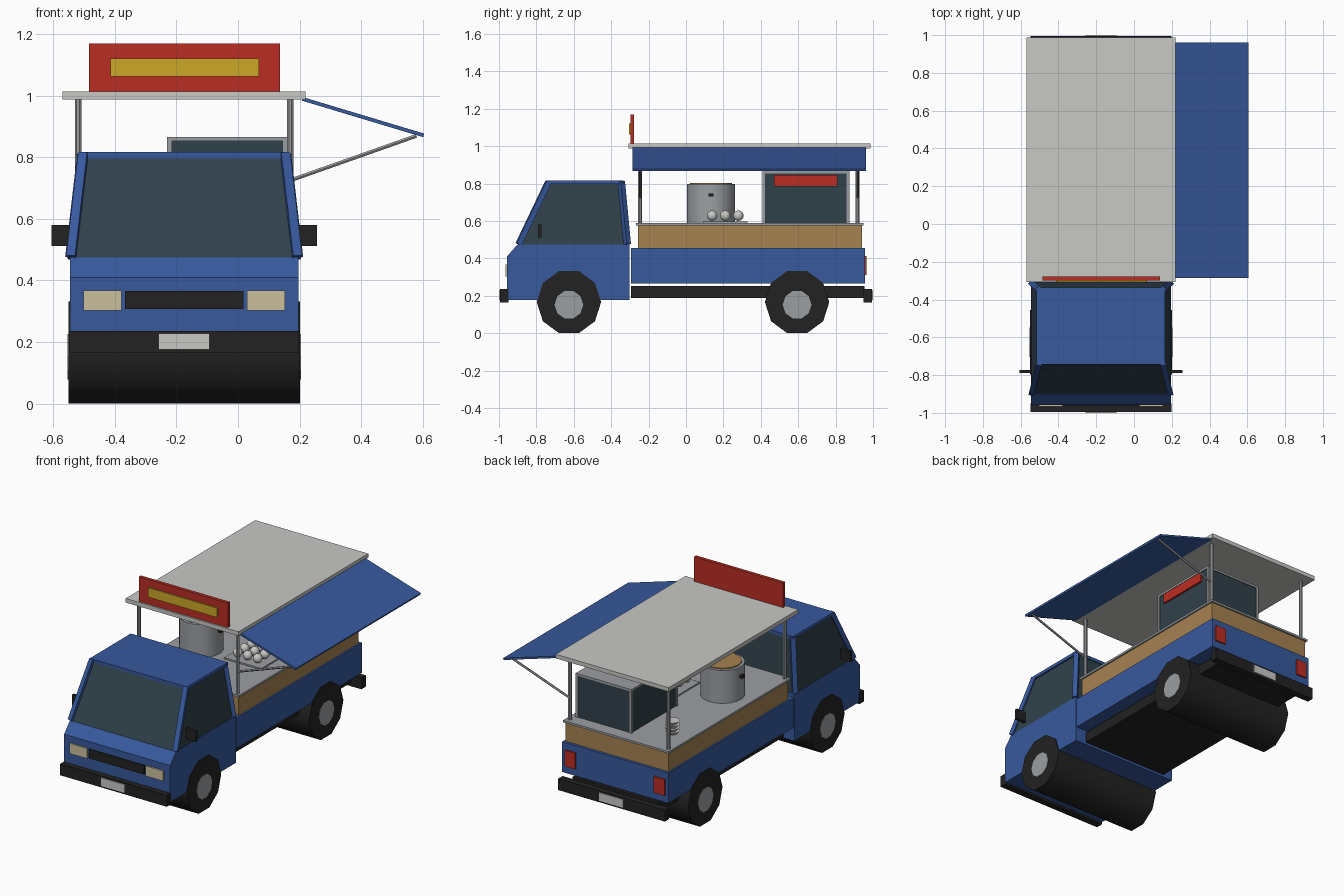
import bpy, bmesh, math
from mathutils import Vector, Matrix

if "Cube" in bpy.data.objects:
    bpy.data.objects.remove(bpy.data.objects["Cube"])

CX = -0.175          # centre line of the truck
HALF = 0.371         # half width of the body


def colour(name, r, g, b):
    m = bpy.data.materials.new(name)
    m.diffuse_color = (r, g, b, 1)
    m.use_nodes = True
    m.node_tree.nodes["Principled BSDF"].inputs["Base Color"].default_value = m.diffuse_color
    return m


BLUE = colour("blue paint", 0.038, 0.1, 0.34)
BLACK = colour("black rubber", 0.016, 0.016, 0.016)
GLASS = colour("dark glass", 0.03, 0.052, 0.068)
WHITE = colour("off white", 0.58, 0.58, 0.56)
METAL = colour("grey metal", 0.33, 0.345, 0.365)
WOOD = colour("wood", 0.38, 0.225, 0.083)
RED = colour("red", 0.5, 0.027, 0.017)
YELLOW = colour("yellow", 0.6, 0.39, 0.02)
CREAM = colour("cream lamp", 0.6, 0.53, 0.34)


def finish(name, bm, mat, smooth=False):
    bmesh.ops.recalc_face_normals(bm, faces=bm.faces)
    me = bpy.data.meshes.new(name)
    bm.to_mesh(me)
    bm.free()
    me.materials.append(mat)
    if smooth:
        me.shade_smooth()
        me.set_sharp_from_angle(angle=math.radians(40))
    ob = bpy.data.objects.new(name, me)
    bpy.context.collection.objects.link(ob)
    return ob


def box(name, x, y, z, mat):
    """Box from (min, max) ranges."""
    bm = bmesh.new()
    bmesh.ops.create_cube(bm, size=1)
    for v in bm.verts:
        v.co = [(r[0] + r[1]) / 2 + c * (r[1] - r[0]) for r, c in zip((x, y, z), v.co)]
    return finish(name, bm, mat)


def prism(name, pts, half, mat, smooth=False):
    """Extrude a (y, z) outline across the truck width."""
    bm = bmesh.new()
    face = bm.faces.new([bm.verts.new((CX - half, y, z)) for y, z in pts])
    new = bmesh.ops.extrude_face_region(bm, geom=[face])["geom"]
    bmesh.ops.translate(bm, vec=(2 * half, 0, 0),
                        verts=[v for v in new if isinstance(v, bmesh.types.BMVert)])
    return finish(name, bm, mat, smooth)


def bar(name, a, b, r, mat, sides=8):
    """Round or square bar between two points."""
    a, b = Vector(a), Vector(b)
    bm = bmesh.new()
    rot = (b - a).to_track_quat('Z', 'Y').to_matrix().to_4x4()
    spin = Matrix.Rotation(math.pi / sides, 4, 'Z')
    bmesh.ops.create_cone(bm, cap_ends=True, segments=sides, radius1=r, radius2=r,
                          depth=(b - a).length,
                          matrix=Matrix.Translation((a + b) / 2) @ rot @ spin)
    return finish(name, bm, mat, sides > 4)


def drum(name, x, y, z0, z1, r0, r1, mat, sides=24):
    bm = bmesh.new()
    bmesh.ops.create_cone(bm, cap_ends=True, segments=sides, radius1=r0, radius2=r1,
                          depth=z1 - z0, matrix=Matrix.Translation((x, y, (z0 + z1) / 2)))
    return finish(name, bm, mat, True)


def across(half):
    return (CX - half, CX + half)


# Cab lower body
prism("cab_body", [(-0.957, 0.177), (-0.957, 0.41), (-0.90, 0.475), (-0.302, 0.475),
                   (-0.302, 0.177)], HALF, BLUE)

# Cab windows: one tapered glass block
bm = bmesh.new()
rings = []
for half, y0, y1, z in ((0.368, -0.9, -0.308, 0.47), (0.328, -0.738, -0.342, 0.805)):
    rings.append([bm.verts.new((CX + sx * half, y, z))
                  for sx, y in ((-1, y0), (1, y0), (1, y1), (-1, y1))])
for i in range(4):
    j = (i + 1) % 4
    bm.faces.new((rings[0][i], rings[0][j], rings[1][j], rings[1][i]))
bm.faces.new(rings[0])
bm.faces.new(rings[1])
finish("cab_glass", bm, GLASS)

# Cab roof and pillars
box("cab_roof", across(0.34), (-0.745, -0.335), (0.797, 0.817), BLUE)
for s in (-1, 1):
    for yb, yt in ((-0.895, -0.735), (-0.315, -0.347)):
        bar("cab_pillar", (CX + s * 0.366, yb, 0.475), (CX + s * 0.327, yt, 0.81),
            0.021, BLUE, 4)
    # Door mirrors
    xs = sorted((CX + s * 0.365, CX + s * 0.432))
    box("door_mirror", xs, (-0.79, -0.772), (0.512, 0.58), BLACK)
    # Headlights
    xs = sorted((CX + s * 0.204, CX + s * 0.328))
    box("headlight", xs, (-0.966, -0.95), (0.303, 0.367), CREAM)
    # Tail lights
    xs = sorted((CX + s * 0.275, CX + s * 0.35))
    box("tail_light", xs, (0.95, 0.966), (0.31, 0.412), RED)
box("grille", across(0.193), (-0.964, -0.95), (0.308, 0.365), BLACK)

# Bumpers and number plates at both ends
for s in (-1, 1):
    box("bumper", across(HALF + 0.002), sorted((s * 0.95, s * 0.994)), (0.164, 0.236), BLACK)
    box("number_plate", across(0.083), sorted((s * 0.99, s * 1.0)), (0.176, 0.228), WHITE)

# Wheels: full width rollers with hub discs
for y in (-0.626, 0.594):
    ring = [(math.cos(i * math.tau / 10), math.sin(i * math.tau / 10)) for i in range(10)]
    prism("wheel_pair", [(y + 0.172 * c, 0.166 + 0.1745 * s) for c, s in ring], 0.376, BLACK, True)
    prism("wheel_hubs", [(y + 0.077 * c, 0.152 + 0.077 * s) for c, s in ring], 0.379, METAL)

# Chassis, bed, wooden counter and worktop
box("chassis", across(0.3), (-0.295, 0.955), (0.187, 0.252), BLACK)
box("bed", across(HALF), (-0.295, 0.957), (0.265, 0.456), BLUE)
box("wood_counter", across(0.36), (-0.257, 0.94), (0.455, 0.577), WOOD)
box("worktop", across(0.37), (-0.268, 0.95), (0.576, 0.589), METAL)

# Roof on four posts
box("canopy_roof", (-0.57, 0.22), (-0.308, 0.987), (0.988, 1.014), WHITE)
for y in (-0.245, 0.918):
    for s in (-1, 1):
        bar("roof_post", (CX + s * 0.345, y, 0.585), (CX + s * 0.345, y, 0.99), 0.0115, METAL)
    bar("awning_strut", (0.178, y, 0.728), (0.58, y, 0.87), 0.007, METAL, 6)

# Sloping awning on the serving side
awning = box("awning", (0, 0.411), (-0.285, 0.962), (-0.006, 0.006), BLUE)
awning.location = (0.21, 0, 0.99)
awning.rotation_euler.y = math.atan2(0.118, 0.392)

# Roof sign
box("roof_sign", (-0.485, 0.137), (-0.298, -0.277), (1.012, 1.17), RED)
box("sign_panel", (-0.414, 0.068), (-0.306, -0.297), (1.063, 1.122), YELLOW)

# Glass display case with metal frame
X0, X1, Y0, Y1 = -0.23, 0.16, 0.408, 0.873
box("case_glass", (X0 + 0.006, X1 - 0.006), (Y0 + 0.006, Y1 - 0.006), (0.588, 0.857), GLASS)
box("case_top", (X0, X1), (Y0, Y1), (0.853, 0.867), METAL)
for x in (X0, X1 - 0.015):
    for y in (Y0, Y1 - 0.015):
        box("case_corner", (x, x + 0.015), (y, y + 0.015), (0.588, 0.856), METAL)
box("case_sign", (X1 - 0.008, X1 + 0.006), (0.47, 0.81), (0.785, 0.846), RED)

# Cooking pot with wooden lid and side handles
PX, PY = -0.35, 0.134
drum("pot", PX, PY, 0.588, 0.797, 0.128, 0.128, METAL)
drum("pot_lid", PX, PY, 0.796, 0.804, 0.112, 0.112, WOOD, 12)
for s in (-1, 1):
    xs = sorted((PX + s * 0.12, PX + s * 0.148))
    box("pot_handle", xs, (PY - 0.014, PY + 0.014), (0.73, 0.747), BLACK)

# Tray of round buns
box("tray", (-0.16, 0.1), (0.09, 0.33), (0.588, 0.598), METAL)
for i in range(3):
    for j in range(3):
        bm = bmesh.new()
        bmesh.ops.create_uvsphere(bm, u_segments=12, v_segments=8, radius=0.028,
            matrix=Matrix.Translation((-0.1 + 0.07 * i, 0.14 + 0.07 * j, 0.628)))
        finish("bun", bm, WHITE, True)

# Stack of bowls
for i in range(4):
    drum("bowl", -0.42, 0.735, 0.588 + 0.021 * i, 0.609 + 0.021 * i, 0.026, 0.043, WHITE, 12)
